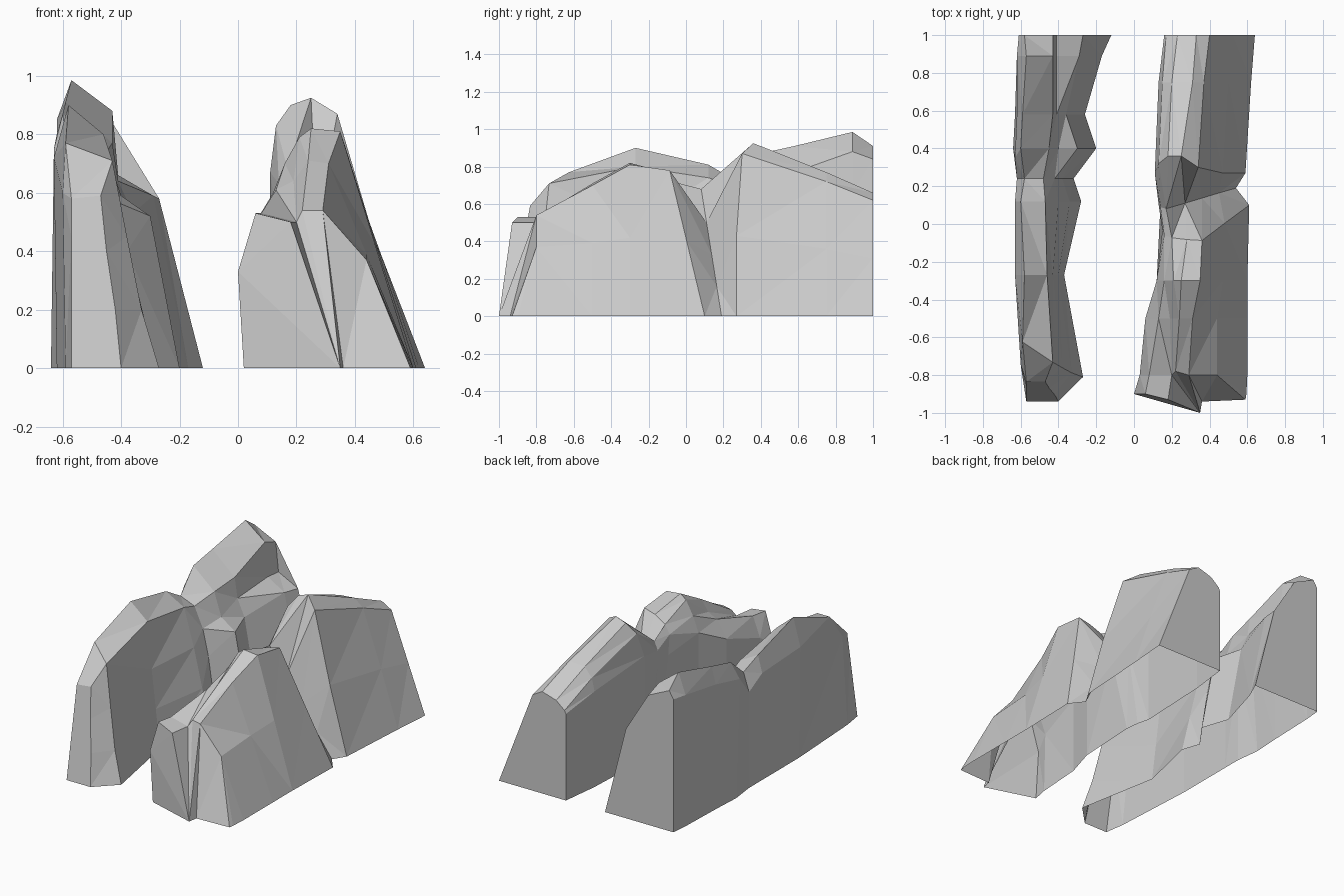
import bpy
import bmesh

default_cube = bpy.data.objects.get("Cube")
if default_cube:
    bpy.data.objects.remove(default_cube, do_unlink=True)

# One plain stone colour
stone = bpy.data.materials.new("stone_grey")
stone.use_nodes = True
stone_colour = (0.6, 0.6, 0.6, 1)
stone.diffuse_color = stone_colour
stone.node_tree.nodes["Principled BSDF"].inputs["Base Color"].default_value = stone_colour


def section(y, left_foot, right_foot, *profile, lean=0):
    """One cross-section of a ridge, from the -x foot over the top to the +x foot.

    Profile points are (x, z) or (x, z, forward shift); lean tilts the section back with height.
    """
    ring = [(left_foot, y, 0)]
    for x, z, *shift in profile:
        ring.append((x, y + lean * z - sum(shift), z))
    ring.append((right_foot, y, 0))
    return ring


def end_wall(ring):
    """The part of a section that stands up, as far as its first return to the ground."""
    last = next(i for i, vert in enumerate(ring) if i and vert.co.z == 0)
    return ring[:last + 1]


def build_ridge(name, sections):
    """Skin a row of cross-sections into a faceted rock shell, open underneath."""
    bm = bmesh.new()
    rings = [[bm.verts.new(point) for point in ring] for ring in sections]
    for near, far in zip(rings, rings[1:]):
        for j in range(len(near) - 1):
            bm.faces.new((near[j], near[j + 1], far[j + 1], far[j]))
    # End walls
    bm.faces.new(list(reversed(end_wall(rings[0]))))
    bm.faces.new(end_wall(rings[-1]))
    bmesh.ops.triangulate(bm, faces=bm.faces[:])
    mesh = bpy.data.meshes.new(name)
    bm.to_mesh(mesh)
    bm.free()
    mesh.materials.append(stone)
    rock = bpy.data.objects.new(name, mesh)
    bpy.context.collection.objects.link(rock)
    return rock


# Ridge on the -x side: front boulder with a steep inner wall
slim_front = [
    section(-.94, -.57, -.4, (-.57, .45), (-.57, .58), (-.47, .59), (-.45, .4), (-.42, .2), lean=.18),
    section(-.81, -.59, -.27, (-.6, .6), (-.59, .77, -.1), (-.43, .71), (-.38, .45), (-.33, .2), lean=.11),
    section(-.27, -.62, -.37, (-.63, .72), (-.58, .9), (-.46, .8), (-.43, .5), (-.4, .25)),
    section(.12, -.62, -.28, (-.63, .7), (-.6, .81), (-.47, .74), (-.4, .5), (-.34, .25)),
]

# Notch, then the tall back boulder with a shelf on its inner side
slim_back = [
    section(.24, -.62, -.32, (-.62, .62), (-.58, .74), (-.48, .7), (-.42, .57), (-.38, .4)),
    section(.4, -.64, -.2, (-.63, .75, .05), (-.6, .87), (-.45, .74), (-.4, .59), (-.3, .52)),
    section(.58, -.63, -.26, (-.62, .8), (-.59, .91), (-.43, .77), (-.41, .64), (-.36, .53)),
    section(.89, -.62, -.17, (-.62, .85), (-.57, .985), (-.43, .88), (-.41, .66), (-.29, .59)),
    section(1, -.61, -.12, (-.61, .86), (-.58, .91), (-.43, .84), (-.41, .65), (-.27, .58)),
]

# Ridge on the +x side: front boulder with a low spur standing before its crest
broad_front = [
    section(-.9, .02, .595, (0, .33), (.06, .53), (.18, .5, .03), (.35, 0, .1), (.36, 0, .04), (.59, 0, .03)),
    section(-.8, .04, .6, (.03, .4), (.08, .53), (.2, .5), (.22, .54, -.02), (.29, .54), (.44, .37)),
    section(-.5, .06, .6, (.06, .5), (.13, .61), (.19, .64), (.24, .71), (.31, .7), (.44, .39)),
    section(-.3, .12, .6, (.12, .6), (.16, .7), (.21, .79), (.25, .82), (.35, .81), (.47, .42)),
    section(.1, .14, .61, (.15, .55), (.16, .67), (.2, .72), (.28, .76), (.36, .78), (.48, .4), lean=-.24),
]

# V-shaped gully, then the back boulder falling away to the rear
broad_back = [
    section(.19, .13, .54, (.13, .53), (.14, .63), (.17, .68), (.27, .5), (.36, .33), (.45, .16), lean=-.16),
    section(.27, .11, .59, (.11, .67), (.13, .83, -.05), (.18, .9, -.09), (.25, .925, -.09), (.34, .87, -.03), (.47, .43)),
    section(.75, .13, .62, (.13, .62), (.15, .7), (.2, .76), (.31, .77), (.37, .72), (.5, .36)),
    section(1, .16, .64, (.16, .56), (.17, .58), (.23, .63), (.33, .66), (.4, .62), (.52, .31)),
]

build_ridge("slim_rock_ridge", slim_front + slim_back)
build_ridge("broad_rock_ridge", broad_front + broad_back)
